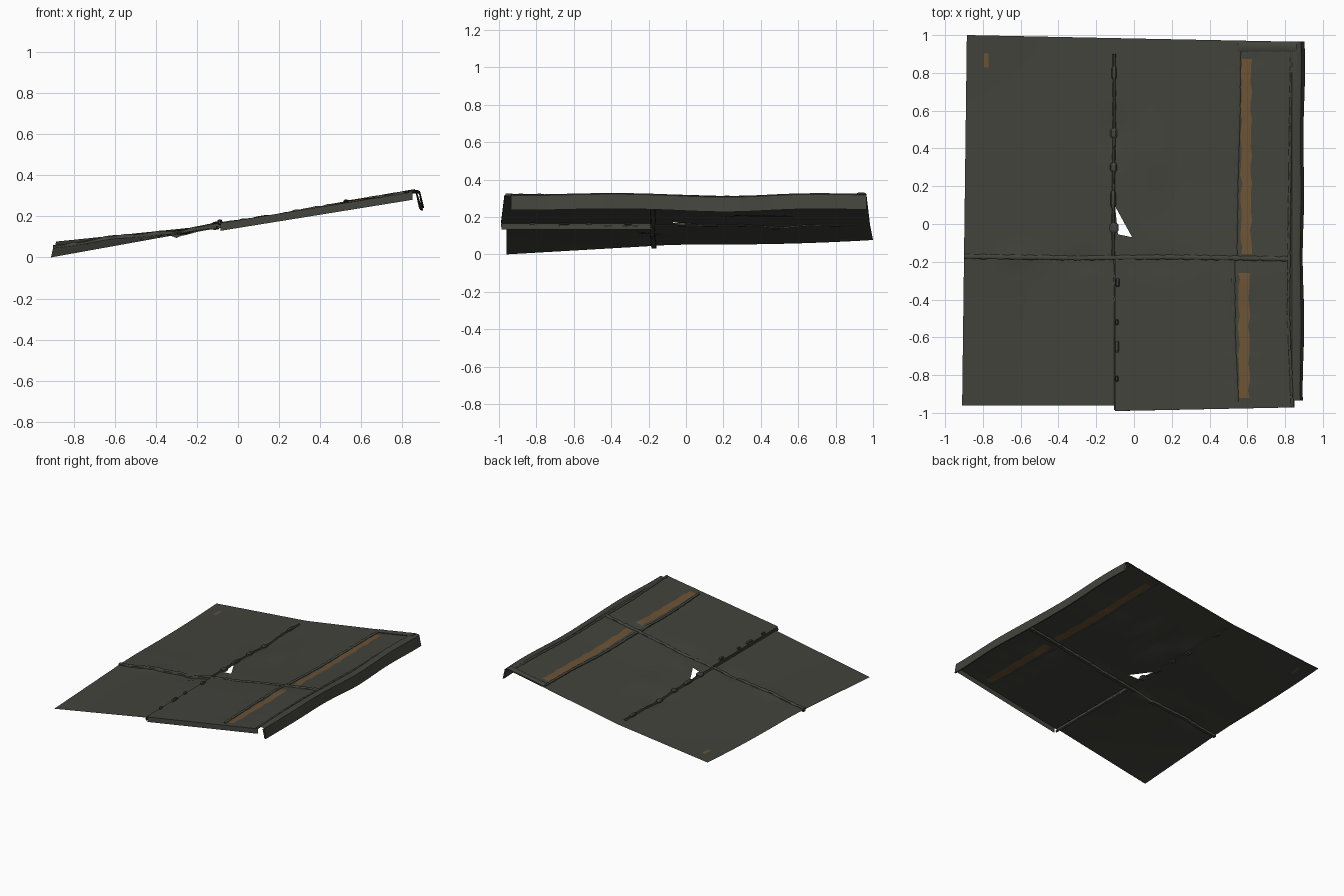
import bpy, bmesh, math
from mathutils import Vector
from math import sin, exp

if "Cube" in bpy.data.objects:
    bpy.data.objects.remove(bpy.data.objects["Cube"])


def material(name, col):
    m = bpy.data.materials.new(name)
    m.diffuse_color = (*col, 1)
    m.use_nodes = True
    m.node_tree.nodes["Principled BSDF"].inputs["Base Color"].default_value = m.diffuse_color
    return m


METAL = material("dark weathered metal", (0.056, 0.056, 0.046))
RUST = material("brown rust", (0.15, 0.085, 0.036))


def finish(bm, name, angle=35):
    me = bpy.data.meshes.new(name)
    bm.to_mesh(me)
    bm.free()
    ob = bpy.data.objects.new(name, me)
    bpy.context.collection.objects.link(ob)
    me.materials.append(METAL)
    me.materials.append(RUST)
    bpy.ops.object.select_all(action='DESELECT')
    ob.select_set(True)
    bpy.context.view_layer.objects.active = ob
    bpy.ops.object.shade_smooth_by_angle(angle=math.radians(angle))
    return ob


# Dents: x, y, radius x, radius y, depth
DENTS = [(-0.10, 0.50, .06, .11, -.014), (-0.27, -.20, .06, .04, -.014), (0.12, 0.36, .07, .16, .014),
         (0.22, 0.45, .05, .15, -.008), (0.58, -.30, .07, .06, .010), (-0.62, -.17, .09, .05, .010),
         (0.15, -.20, .09, .05, -.008)]


def height(x, y):
    """Height of the sloping, slightly buckled roof."""
    if y < -0.18:
        edge = 0.045 * (y + 0.96) / 0.78
        mid = 0.146 if x < -0.1 else 0.165
    else:
        s = min(max((y - 0.2) / 0.8, 0), 1)
        edge, mid = 0.047 + 0.006 * min((y + .18) / .2, 1) + 0.024 * s * s, 0.158
    if x < -0.1:
        z = edge + (mid - edge) * (x + 0.91) / 0.81
    else:
        z = mid + (0.32 - mid) * (x + 0.1) / 0.96
        z -= 0.009 * exp(-((y - 0.25) / 0.28) ** 2) * min((x + 0.1) / 0.5, 1)
    for a, b, rx, ry, d in DENTS:
        z += d * exp(-((x - a) / rx) ** 2 - ((y - b) / ry) ** 2)
    return z


def sheet(name, x0, x1, y0, y1, rust=(), hole=None, warp=None):
    """Flat quad cut into a grid plus feature lines, coloured, then bent to the roof height."""
    bm = bmesh.new()
    bm.faces.new([bm.verts.new(p) for p in ((x0, y0, 0), (x1, y0, 0), (x1, y1, 0), (x0, y1, 0))])

    def cut(co, no):
        bmesh.ops.bisect_plane(bm, geom=bm.verts[:] + bm.edges[:] + bm.faces[:], dist=1e-5,
                               plane_co=co, plane_no=no)
    for i in range(1, int((x1 - x0) / 0.05) + 1):
        cut((x0 + i * 0.05, 0, 0), (1, 0, 0))
    for i in range(1, int((y1 - y0) / 0.05) + 1):
        cut((0, y0 + i * 0.05, 0), (0, 1, 0))
    for a, b, c, d in rust:
        for x in (a, b):
            cut((x, 0, 0), (1, 0, 0))
        for y in (c, d):
            cut((0, y, 0), (0, 1, 0))
    if hole:
        sides = [(Vector((*hole[i], 0)), Vector((*hole[(i + 1) % 3], 0))) for i in range(3)]
        normals = [(p, Vector((p.y - q.y, q.x - p.x, 0))) for p, q in sides]
        for p, n in normals:
            cut(p, n)
        inside = [f for f in bm.faces if all((f.calc_center_median() - p).dot(n) > 0 for p, n in normals)]
        bmesh.ops.delete(bm, geom=inside, context='FACES')
    for f in bm.faces:
        c = f.calc_center_median()
        f.material_index = int(any(r[0] < c.x < r[1] and r[2] < c.y < r[3] for r in rust))
    for v in bm.verts:
        x, y = v.co.x, v.co.y
        if 0.5 < x < 0.68:  # ragged rust edge
            v.co.x += 0.004 * sin(y * 37) + 0.003 * sin(y * 71 + x * 30)
        if warp:
            v.co.x, v.co.y = warp(v.co.x, y)
        v.co.z = height(x, y if y0 < -0.5 else max(y, -0.179))
    return finish(bm, name)


def left_skew(x, y):
    return x + 0.025 * (y + 0.96) / 1.96 * max(0, (-0.11 - x) / 0.8)


# Three roof sheets
sheet("back_sheet", -0.91, 0.85, -0.18, 1.0,
      rust=[(0.567, 0.62, -0.16, 0.9), (-0.815, -0.79, 0.83, 0.905)],
      hole=[(-0.10, 0.095), (-0.085, -0.055), (-0.01, -0.07)],
      warp=lambda x, y: (left_skew(x, y), y - max(0, y) * 0.02 * (x + 0.9)))
sheet("front_left_sheet", -0.91, -0.1, -0.96, -0.1801, warp=lambda x, y: (left_skew(x, y), y))
sheet("front_right_sheet", -0.0999, 0.85, -0.99, -0.1801, rust=[(0.555, 0.61, -0.93, -0.26)],
      warp=lambda x, y: (x, y + 0.02 * (x + 0.1) * min(1, max(0, (-0.8 - y) / 0.19))))


def skirt(name, a, b, depth, n=20):
    """Turned-down lip along a sheet edge."""
    bm = bmesh.new()
    rows = []
    for i in range(n + 1):
        x, y = a[0] + (b[0] - a[0]) * i / n, a[1] + (b[1] - a[1]) * i / n
        z = height(x, min(y, -0.181))
        rows.append([bm.verts.new((x, y, z)), bm.verts.new((x, y - 0.002, z - depth))])
    for p, q in zip(rows, rows[1:]):
        bm.faces.new((p[0], p[1], q[1], q[0]))
    return finish(bm, name)


skirt("front_lip", (-0.085, -0.988), (0.85, -0.969), 0.038)
skirt("middle_lip", (-0.0999, -0.985), (-0.0999, -0.18), 0.032)


def seam(name, path, width, rise, drop=0.004, rough=0.15):
    """Rounded, slightly ragged folded seam following the roof along a path."""
    bm = bmesh.new()
    pts = []
    for p, q in zip(path, path[1:]):
        p, q = Vector(p), Vector(q)
        n = max(2, int((q - p).length / 0.025))
        pts += [p.lerp(q, i / n) for i in range(n)]
    pts.append(Vector(path[-1]))
    prev = None
    for i, p in enumerate(pts):
        d = (pts[min(i + 1, len(pts) - 1)] - pts[max(i - 1, 0)]).normalized()
        side = Vector((-d.y, d.x))
        k = 1 + rough * (sin(i * 1.9) + sin(i * 3.1 + 1))
        z = height(p.x, p.y)
        ring = []
        for u, w in ((-.5, -drop), (-.5, rise * .5), (-.25, rise), (.25, rise), (.5, rise * .5), (.5, -drop)):
            c = p + side * u * width * k
            ring.append(bm.verts.new((c.x, c.y, z + w * (k if w > 0 else 1))))
        if prev:
            for j in range(6):
                bm.faces.new((prev[j], prev[(j + 1) % 6], ring[(j + 1) % 6], ring[j]))
        else:
            bm.faces.new(ring)
        prev = ring
    bm.faces.new(prev[::-1])
    bmesh.ops.recalc_face_normals(bm, faces=bm.faces[:])
    return finish(bm, name, 50)


# Folded seams between the sheets
seam("cross_seam", [(-0.9, -0.172), (-0.3, -0.18), (0.2, -0.175), (0.82, -0.185)], 0.024, 0.010, 0.018)
seam("middle_seam_back", [(-0.105, 0.9), (-0.105, 0.5), (-0.11, 0.1), (-0.11, -0.17)], 0.016, 0.010)
seam("middle_seam_front", [(-0.102, -0.19), (-0.1, -0.985)], 0.010, 0.006)
seam("ridge_seam_back", [(0.555, 0.95), (0.552, 0.6), (0.54, 0.2), (0.535, -0.17)], 0.022, 0.008)
seam("ridge_seam_front", [(0.525, -0.19), (0.527, -0.6), (0.545, -0.94)], 0.02, 0.008)
seam("cap_seam", [(0.835, 0.92), (0.828, 0.5), (0.822, 0), (0.818, -0.5), (0.838, -0.965)], 0.014, 0.008)
seam("back_cap", [(0.55, 0.937), (0.86, 0.937)], 0.05, 0.012, rough=0.04)

# Small clips gripping the middle seam
CLIPS = [(-0.105, 0.80, .026, .07), (-0.107, 0.48, .036, .05), (-0.108, 0.30, .036, .045),
         (-0.11, 0.13, .028, .09), (-0.105, -0.02, .045, .05), (-0.086, -0.31, .02, .045),
         (-0.09, -0.52, .014, .03), (-0.09, -0.65, .02, .06), (-0.09, -0.82, .014, .03)]
for i, (x, y, w, l) in enumerate(CLIPS):
    bm = bmesh.new()
    bmesh.ops.create_cube(bm, size=1)
    bmesh.ops.bevel(bm, geom=bm.edges[:], offset=0.2, segments=1, affect='EDGES')
    ob = finish(bm, f"seam_clip_{i + 1}")
    ob.scale = (w, l, 0.026)
    ob.rotation_euler.y = -0.15
    ob.location = (x, y, height(x, y) + 0.004)

# Bent edge cap with a turned-down flange along the high side
bm = bmesh.new()
prev = None
N = 40
for i in range(N + 1):
    y = -0.935 + 1.9 * i / N
    z = height(0.86, y) - 0.32 + 0.004 * sin(y * 6 - 2.4)
    w = 0.004 * sin(y * 9) + 0.006 * (y > 0.3) * sin((y - 0.3) * 4)
    row = [bm.verts.new(p) for p in ((0.826, y, z + 0.314), (0.836, y, z + 0.322), (0.872 + w / 2, y, z + 0.324),
                                     (0.882 + w / 2, y, z + 0.318), (0.897 + w, y, z + 0.24),
                                     (0.885 + w, y, z + 0.242), (0.868 + w / 2, y, z + 0.312))]
    if prev:
        for j in range(6):
            bm.faces.new((prev[j], row[j], row[j + 1], prev[j + 1]))
    prev = row
bmesh.ops.recalc_face_normals(bm, faces=bm.faces[:])
finish(bm, "edge_cap")
